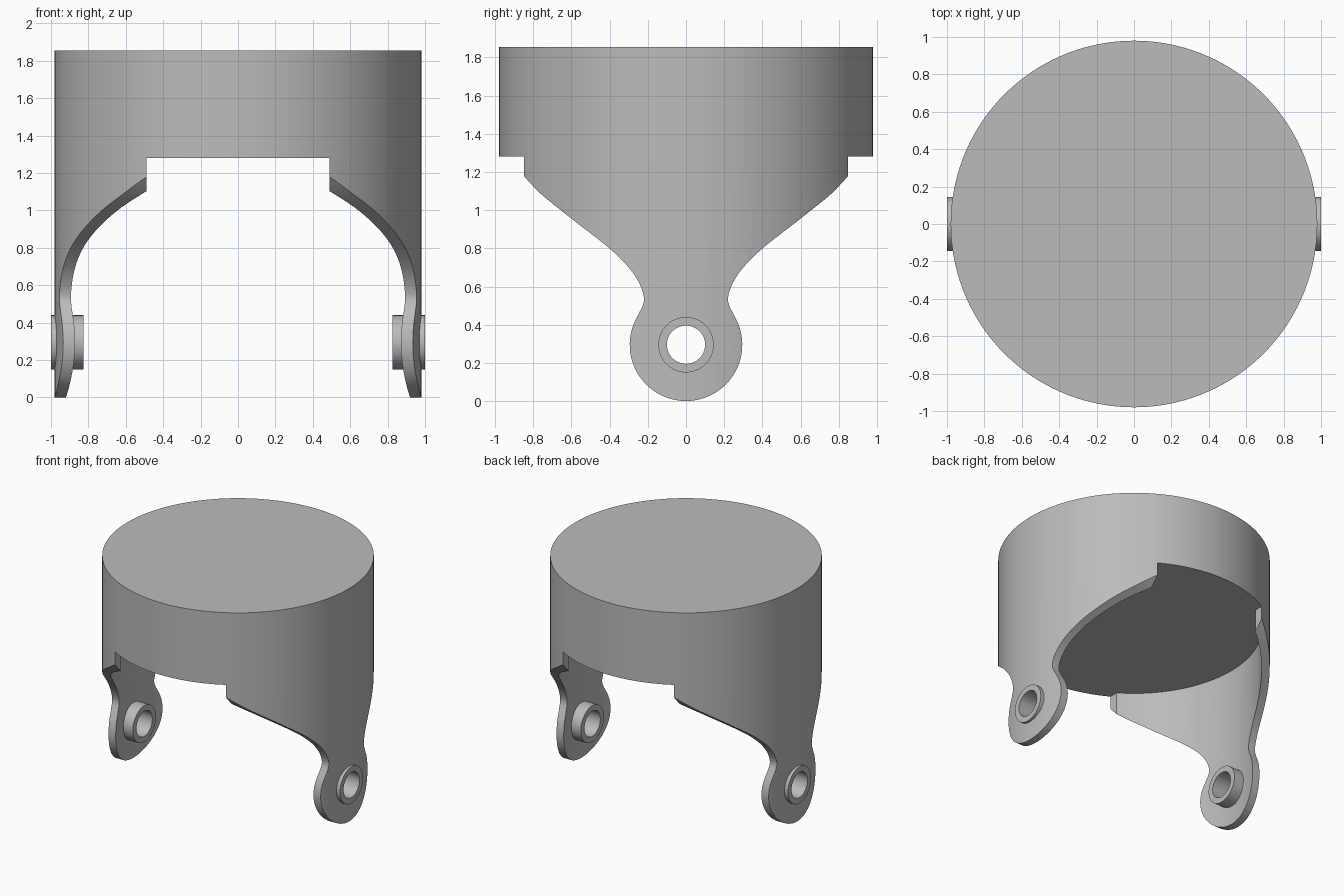
import bpy, bmesh
from math import sin, cos, radians, pi

cube = bpy.data.objects.get("Cube")
if cube:
    bpy.data.objects.remove(cube, do_unlink=True)

R_OUT, R_IN = 0.98, 0.92      # shell radii
Z_RIM, Z_TOP = 1.28, 1.855    # drum underside and top
PIVOT_Z, EYE_R = 0.295, 0.295 # pivot eye at the arm's end

grey = bpy.data.materials.new("plain grey")
grey.use_nodes = True
grey.diffuse_color = (0.5, 0.5, 0.5, 1)
grey.node_tree.nodes["Principled BSDF"].inputs["Base Color"].default_value = (0.5, 0.5, 0.5, 1)


def prism(name, outline, offset):
    """Extrude a closed 3D outline along an offset into a solid."""
    bm = bmesh.new()
    face = bm.faces.new([bm.verts.new(p) for p in outline])
    moved = bmesh.ops.extrude_face_region(bm, geom=[face], use_keep_orig=True)["geom"]
    bmesh.ops.translate(bm, vec=offset, verts=[v for v in moved if isinstance(v, bmesh.types.BMVert)])
    bmesh.ops.recalc_face_normals(bm, faces=bm.faces)
    mesh = bpy.data.meshes.new(name)
    bm.to_mesh(mesh)
    bm.free()
    mesh.materials.append(grey)
    ob = bpy.data.objects.new(name, mesh)
    bpy.context.collection.objects.link(ob)
    return ob


def disc_z(name, r, z0, z1, n=160):
    ring = [(r * cos(2 * pi * i / n), r * sin(2 * pi * i / n), z0) for i in range(n)]
    return prism(name, ring, (0, 0, z1 - z0))


def disc_x(name, r, x0, x1, n=64):
    ring = [(x0, r * cos(2 * pi * i / n), PIVOT_Z + r * sin(2 * pi * i / n)) for i in range(n)]
    return prism(name, ring, (x1 - x0, 0, 0))


def activate(ob):
    bpy.ops.object.select_all(action="DESELECT")
    ob.select_set(True)
    bpy.context.view_layer.objects.active = ob


def combine(ob, other, operation):
    """Apply a boolean and discard the second solid."""
    activate(ob)
    mod = ob.modifiers.new("cut", "BOOLEAN")
    mod.operation, mod.object, mod.solver = operation, other, "EXACT"
    bpy.ops.object.modifier_apply(modifier=mod.name)
    bpy.data.objects.remove(other, do_unlink=True)


def smooth_curve(points, steps=6):
    """Catmull-Rom curve through the points."""
    p = [points[0]] + points + [points[-1]]
    out = []
    for a, b, c, d in zip(p, p[1:], p[2:], p[3:]):
        for i in range(steps):
            t = i / steps
            out.append(tuple(0.5 * (2 * q + (r - o) * t + (2 * o - 5 * q + 4 * r - s) * t * t
                             + (3 * q - o - 3 * r + s) * t ** 3) for o, q, r, s in zip(a, b, c, d)))
    return out + [points[-1]]


# Half outline of an arm seen from the side: flared shoulder, waist, round eye
flank = smooth_curve([(0.85, 1.18), (0.76, 1.085), (0.606, 0.96), (0.39, 0.79),
                      (0.27, 0.66), (0.22, 0.54), (0.25, 0.452)])
start = 32
eye = [(EYE_R * cos(radians(a)), PIVOT_Z + EYE_R * sin(radians(a)))
       for a in [start - (start + 90) * i / 24 for i in range(1, 25)]]
half = [(0.85, 1.4)] + flank + eye
outline = half + [(-y, z) for y, z in reversed(half[:-1])]

# Drum
parts = [disc_z("drum", R_OUT, Z_RIM, Z_TOP)]

# Arms: curved shell trimmed to the outline, with a bored pivot boss
for side, label in ((1, "left"), (-1, "right")):
    arm = disc_z(label + "_arm", R_OUT, -0.1, Z_RIM)
    combine(arm, disc_z("core", R_IN, -0.2, 1.5), "DIFFERENCE")
    combine(arm, prism("trim", [(side * 0.49, y, z) for y, z in outline], (side * 0.7, 0, 0)), "INTERSECT")
    combine(arm, disc_x("bore", 0.12, side * 0.7, side * 1.2), "DIFFERENCE")
    boss = disc_x(label + "_pivot_boss", 0.145, side * 0.825, side)
    combine(boss, disc_x("bore", 0.1, side * 0.7, side * 1.2), "DIFFERENCE")
    parts += [arm, boss]

for ob in parts:
    activate(ob)
    bpy.ops.object.shade_smooth_by_angle(angle=radians(30))
